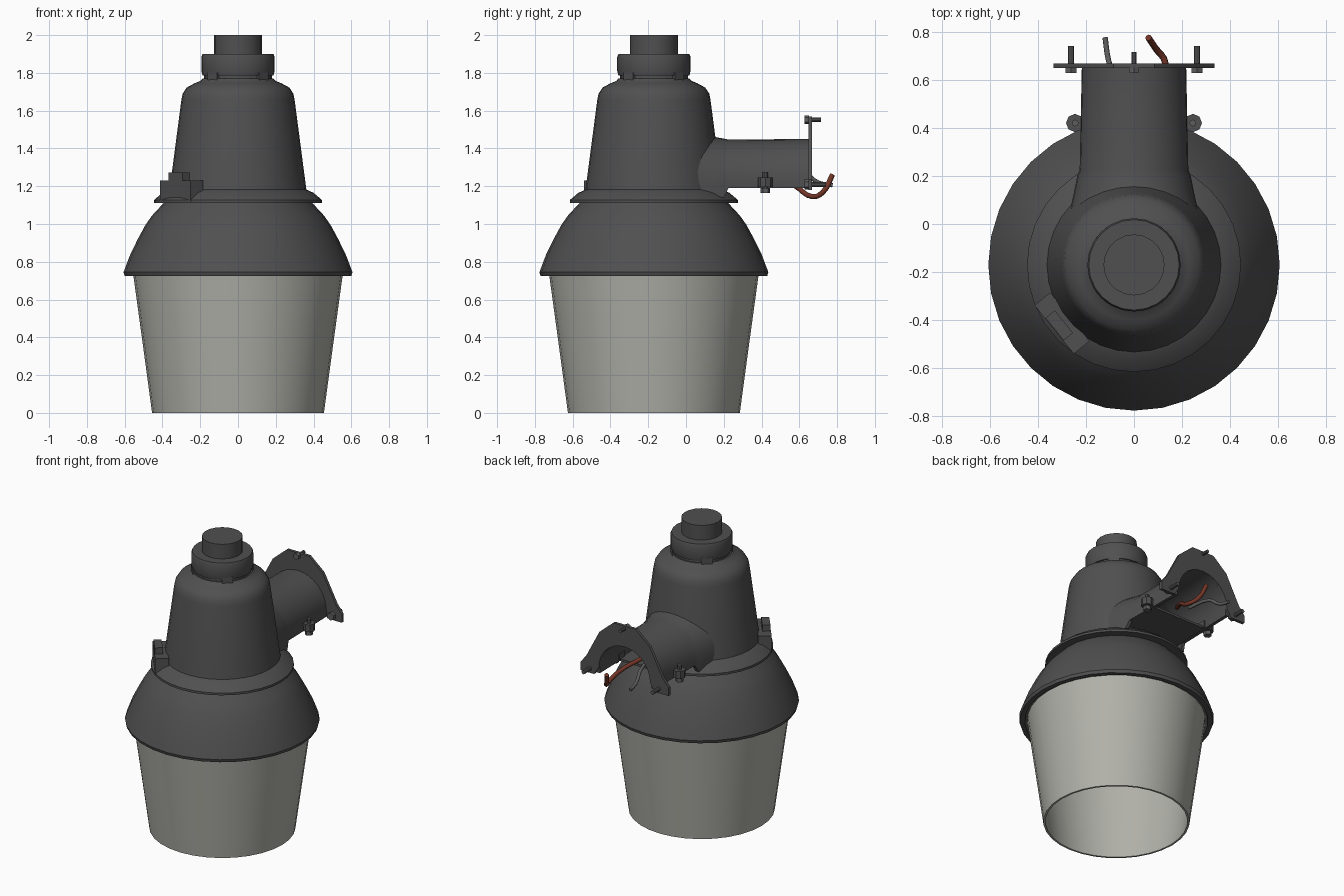
import bpy, bmesh, math
from mathutils import Matrix, Vector

if "Cube" in bpy.data.objects:
    bpy.data.objects.remove(bpy.data.objects["Cube"])

CY = -0.17  # lamp axis position in y


def material(name, rgb):
    m = bpy.data.materials.new(name)
    m.diffuse_color = (*rgb, 1)
    m.use_nodes = True
    m.node_tree.nodes["Principled BSDF"].inputs["Base Color"].default_value = m.diffuse_color
    return m


GREY = material("dark grey metal", (0.08, 0.08, 0.08))
STEEL = material("bolt grey", (0.11, 0.11, 0.11))
LENS = material("frosted lens", (0.44, 0.44, 0.40))
RED = material("red brown wire", (0.17, 0.035, 0.02))


def finish(bm, name, mat, angle=35):
    bmesh.ops.remove_doubles(bm, verts=bm.verts, dist=1e-5)
    bmesh.ops.recalc_face_normals(bm, faces=bm.faces)
    me = bpy.data.meshes.new(name)
    bm.to_mesh(me)
    bm.free()
    me.materials.append(mat)
    ob = bpy.data.objects.new(name, me)
    bpy.context.collection.objects.link(ob)
    bpy.ops.object.select_all(action='DESELECT')
    ob.select_set(True)
    bpy.context.view_layer.objects.active = ob
    bpy.ops.object.shade_smooth_by_angle(angle=math.radians(angle))
    return ob


def loft(bm, rings, cap=False):
    """Skin closed loops of points; optionally cap both ends."""
    vs = [[bm.verts.new(p) for p in r] for r in rings]
    for a, b in zip(vs, vs[1:]):
        for i in range(len(a)):
            j = (i + 1) % len(a)
            bm.faces.new((a[i], a[j], b[j], b[i]))
    if cap:
        bm.faces.new(vs[0])
        bm.faces.new(vs[-1])


def lathe(name, profile, mat, segs=32, cap=True, angle=35):
    """Revolve (radius, z) points about the lamp axis."""
    bm = bmesh.new()
    turn = [2 * math.pi * i / segs for i in range(segs)]
    loft(bm, [[(r * math.cos(t), CY + r * math.sin(t), z) for t in turn]
              for r, z in profile], cap)
    return finish(bm, name, mat, angle)


def box(name, size, loc, mat, rot=0):
    bm = bmesh.new()
    bmesh.ops.create_cube(bm, size=1, matrix=Matrix.Translation(loc)
                          @ Matrix.Rotation(rot, 4, 'Z') @ Matrix.Diagonal((*size, 1)))
    return finish(bm, name, mat)


def rods(name, parts, mat=STEEL):
    """Join cylinders given as (start, end, radius, sides)."""
    bm = bmesh.new()
    for a, b, r, n in parts:
        a, b = Vector(a), Vector(b)
        d = b - a
        m = Matrix.Translation((a + b) / 2) @ d.to_track_quat('Z', 'Y').to_matrix().to_4x4()
        bmesh.ops.create_cone(bm, cap_ends=True, segments=n, radius1=r, radius2=r,
                              depth=d.length, matrix=m)
    return finish(bm, name, mat)


# lens: open-bottomed tapered bowl with a thin wall
lathe("lens", [(0.455, 0.0), (0.505, 0.37), (0.555, 0.735), (0.54, 0.735),
               (0.49, 0.37), (0.442, 0.0), (0.455, 0.0)], LENS, cap=False)

# shade: domed skirt, hollow underneath
lathe("shade", [(0.0001, 1.06), (0.36, 1.06), (0.50, 0.92), (0.57, 0.725), (0.60, 0.725),
                (0.606, 0.745), (0.57, 0.84), (0.528, 0.925), (0.49, 0.995), (0.455, 1.045),
                (0.39, 1.115), (0.0001, 1.12)], GREY)

# housing: flared foot, tapered body and rounded shoulder
lathe("housing", [(0.38, 1.11), (0.445, 1.112), (0.445, 1.127), (0.40, 1.165), (0.362, 1.182),
                  (0.30, 1.655), (0.293, 1.69), (0.272, 1.722), (0.23, 1.745), (0.20, 1.757),
                  (0.188, 1.77)], GREY)

# photocell socket on top
lathe("neck", [(0.18, 1.75), (0.18, 1.81)], GREY, 24)
lathe("cap", [(0.188, 1.785), (0.194, 1.81), (0.194, 1.885), (0.188, 1.90)], GREY, 24)
lathe("photocell", [(0.127, 1.88), (0.127, 2.0)], GREY, 20)
for k in range(4):
    t = math.radians(45 + 90 * k)
    box("neck_tab", (0.02, 0.07, 0.05),
        (0.182 * math.cos(t), CY + 0.182 * math.sin(t), 1.778), GREY, t)

# latch block on the foot of the housing
a = math.radians(219)
box("latch", (0.085, 0.26, 0.11),
    (0.385 * math.cos(a), CY + 0.385 * math.sin(a), 1.175), GREY, a)
box("latch_nub", (0.05, 0.12, 0.045),
    (0.40 * math.cos(a), CY + 0.40 * math.sin(a), 1.25), GREY, a)


# arm: arched channel, flared where it meets the housing
def arch(y, w, top, bottom, t=0.022, n=16):
    pts = []
    for r, turn in ((w, range(n + 1)), (w - t, range(n, -1, -1))):
        side = [(r * math.cos(math.pi * i / n), y, top - w + r * math.sin(math.pi * i / n))
                for i in turn]
        pts += [(side[0][0], y, bottom)] + side + [(side[-1][0], y, bottom)]
    return pts


bm = bmesh.new()
loft(bm, [arch(0.04, 0.27, 1.50, 1.14), arch(0.13, 0.25, 1.465, 1.14),
          arch(0.20, 0.236, 1.452, 1.14), arch(0.225, 0.226, 1.447, 1.19),
          arch(0.655, 0.217, 1.45, 1.19)], cap=True)
finish(bm, "arm", GREY)
box("arm_floor", (0.42, 0.34, 0.015), (0, 0.27, 1.20), GREY)

# mounting flange: arched plate with two feet
half = [(0.23, 1.18), (0.335, 1.18), (0.335, 1.235), (0.29, 1.29), (0.19, 1.48), (0.085, 1.57)]
outer = half + [(-x, z) for x, z in reversed(half)]
inner = [(-0.195 * math.cos(math.pi * i / 14), 1.233 + 0.195 * math.sin(math.pi * i / 14))
         for i in range(15)]
bm = bmesh.new()
loft(bm, [[(x, y, z) for x, z in outer + inner] for y in (0.648, 0.668)], cap=True)
finish(bm, "flange", GREY)

# bolts: flange feet, flange top, and clamp bolts with lugs under the arm
for s in (-1, 1):
    x = 0.262 * s
    rods("flange_bolt", [((x, 0.627, 1.21), (x, 0.65, 1.21), 0.027, 6),
                         ((x, 0.65, 1.21), (x, 0.74, 1.21), 0.013, 10)])
    x = 0.245 * s
    rods("clamp_bolt", [((x, 0.42, 1.165), (x, 0.42, 1.19), 0.026, 6),
                        ((x, 0.42, 1.19), (x, 0.42, 1.275), 0.014, 10)])
    rods("clamp_lug", [((x, 0.42, 1.195), (x, 0.42, 1.245), 0.038, 8)], GREY)
    box("clamp_web", (0.06, 0.06, 0.045), (0.22 * s, 0.42, 1.22), GREY)
rods("top_bolt", [((0, 0.627, 1.552), (0, 0.65, 1.552), 0.022, 6),
                  ((0, 0.65, 1.552), (0, 0.715, 1.552), 0.011, 10)])


# wires hanging from the open end of the arm
def wire(name, pts, radius, mat):
    cu = bpy.data.curves.new(name, 'CURVE')
    cu.dimensions = '3D'
    cu.bevel_depth = radius
    cu.bevel_resolution = 2
    cu.resolution_u = 4
    cu.use_fill_caps = True
    sp = cu.splines.new('BEZIER')
    sp.bezier_points.add(len(pts) - 1)
    for b, p in zip(sp.bezier_points, pts):
        b.co = p
        b.handle_left_type = b.handle_right_type = 'AUTO'
    cu.materials.append(mat)
    ob = bpy.data.objects.new(name, cu)
    bpy.context.collection.objects.link(ob)


wire("red_wire", [(0.02, 0.44, 1.26), (0.10, 0.58, 1.20), (0.13, 0.67, 1.145),
                  (0.09, 0.73, 1.175), (0.06, 0.775, 1.26)], 0.014, RED)
wire("grey_wire", [(-0.06, 0.46, 1.28), (-0.09, 0.62, 1.275), (-0.11, 0.70, 1.22),
                   (-0.12, 0.775, 1.205)], 0.011, STEEL)
